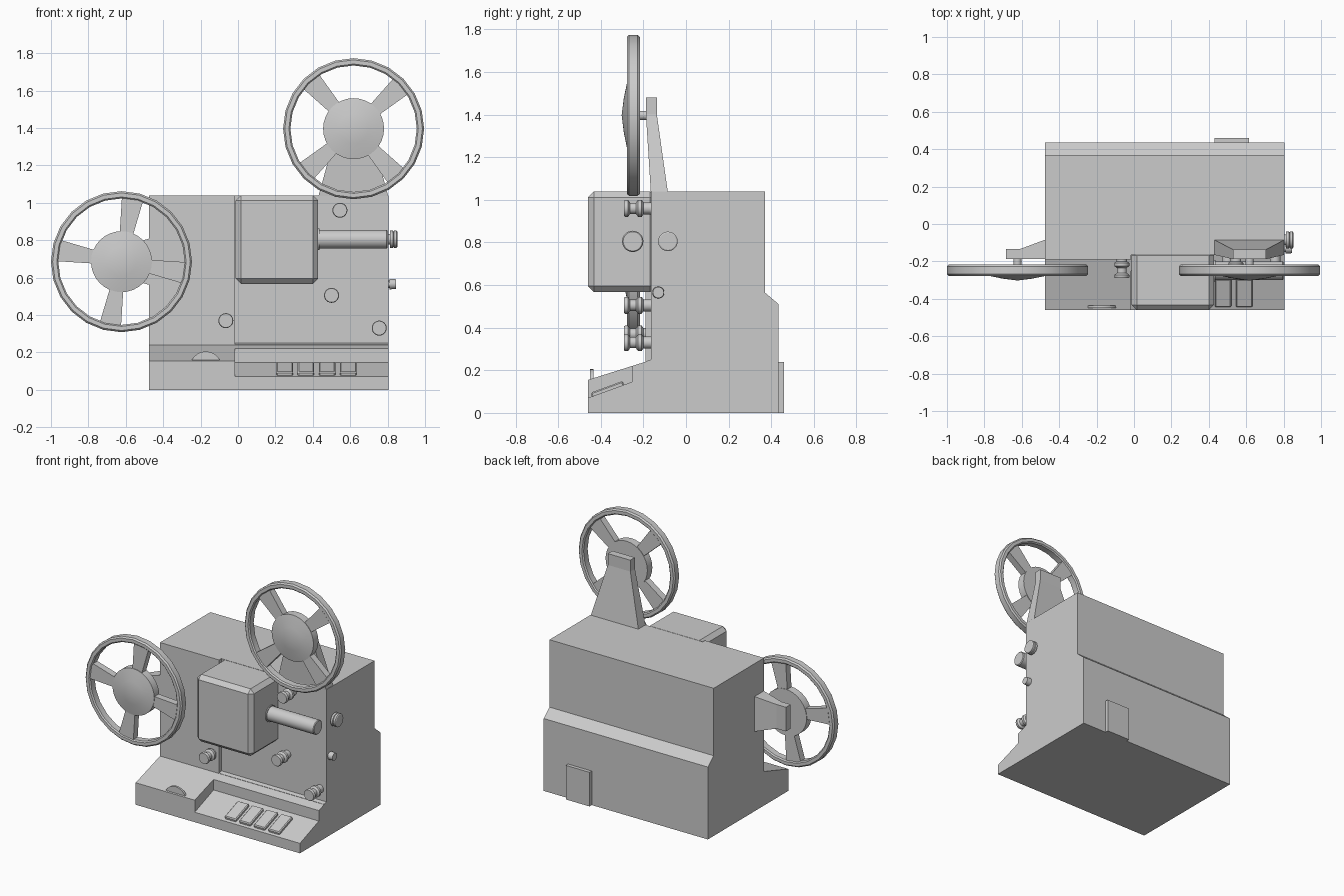
import bpy, bmesh, math
from mathutils import Vector

if "Cube" in bpy.data.objects:
    bpy.data.objects.remove(bpy.data.objects["Cube"])


def finish(name, bm, smooth=False, bevel=0):
    bmesh.ops.recalc_face_normals(bm, faces=bm.faces)
    me = bpy.data.meshes.new(name)
    bm.to_mesh(me)
    bm.free()
    ob = bpy.data.objects.new(name, me)
    bpy.context.collection.objects.link(ob)
    if bevel:
        m = ob.modifiers.new("bevel", 'BEVEL')
        m.width, m.segments = bevel, 1
    if smooth:
        bpy.ops.object.select_all(action='DESELECT')
        ob.select_set(True)
        bpy.context.view_layer.objects.active = ob
        bpy.ops.object.shade_smooth_by_angle(angle=math.radians(32))
    return ob


def loft(name, sections, bevel=0):
    """Skin matching point loops and cap both ends."""
    bm = bmesh.new()
    rings = [[bm.verts.new(p) for p in s] for s in sections]
    n = len(rings[0])
    for a, b in zip(rings, rings[1:]):
        for i in range(n):
            bm.faces.new((a[i], a[(i + 1) % n], b[(i + 1) % n], b[i]))
    bm.faces.new(rings[0])
    bm.faces.new(rings[-1])
    return finish(name, bm, bevel=bevel)


def prism(name, pts, axis, a, b, bevel=0):
    """Extrude a (y,z) profile along x, or an (x,z) profile along y."""
    put = (lambda p, d: (d, p[0], p[1])) if axis == 'X' else (lambda p, d: (p[0], d, p[1]))
    return loft(name, [[put(p, d) for p in pts] for d in (a, b)], bevel)


def box(name, x0, x1, y0, y1, z0, z1, bevel=0):
    return prism(name, [(x0, z0), (x1, z0), (x1, z1), (x0, z1)], 'Y', y0, y1, bevel)


def lathe(name, profile, axis, loc, seg=24, closed=False):
    """Revolve (radius, position) points about an axis parallel to x or y."""
    bm = bmesh.new()
    vs = [bm.verts.new((r, h, 0) if axis == 'Y' else (h, r, 0)) for r, h in profile]
    es = [bm.edges.new(e) for e in zip(vs, vs[1:])]
    if closed:
        es.append(bm.edges.new((vs[-1], vs[0])))
    ax = (0, 1, 0) if axis == 'Y' else (1, 0, 0)
    bmesh.ops.spin(bm, geom=vs + es, cent=(0, 0, 0), axis=ax,
                   angle=2 * math.pi, steps=seg, use_duplicate=False)
    bmesh.ops.remove_doubles(bm, verts=bm.verts, dist=1e-4)
    bmesh.ops.translate(bm, verts=bm.verts, vec=Vector(loc))
    return finish(name, bm, smooth=True)


# Main case: side profile, with the right-hand front cut back and the key tray sunk
body = prism("case", [(-.46, 0), (.435, 0), (.435, .51), (.37, .565), (.37, 1.04),
                      (-.19, 1.04), (-.19, .24), (-.46, .155)], 'X', -.475, .805)
cutter = prism("front_cutter", [(-.51, .052), (-.25, .147), (-.25, .223), (-.165, .25),
                                (-.165, 1.1), (-.51, 1.1)], 'X', -.015, .9)
cut = body.modifiers.new("front_cut", 'BOOLEAN')
cut.operation, cut.object, cut.solver = 'DIFFERENCE', cutter, 'EXACT'
bpy.context.view_layer.objects.active = body
bpy.ops.object.modifier_apply(modifier=cut.name)
bpy.data.objects.remove(cutter)

# Rear socket cover
box("rear_cover", .43, .615, .43, .46, 0, .24)

# Lamp housing with chamfered edges, and the lens barrel
box("lamp_housing", -.013, .428, -.46, -.14, .567, 1.04, bevel=.028)
lathe("lens_barrel", [(0, .40), (.057, .40), (.057, .435), (.05, .435), (.05, .795),
                      (.045, .80), (0, .80)], 'X', (0, -.25, .805), 32)

# Film rollers
for x, z, wall in ((.545, .96, -.165), (.5, .505, -.165), (.755, .33, -.165), (-.065, .37, -.19)):
    lathe("film_roller", [(0, -.29), (.037, -.29), (.04, -.285), (.04, -.272), (.026, -.262),
                          (.026, -.235), (.04, -.225), (.04, -.208), (.028, -.2),
                          (.028, wall + .01)], 'Y', (x, 0, z))

# Side knobs
lathe("focus_knob", [(.028, .80), (.028, .813), (.046, .813), (.046, .828), (.04, .831),
                     (.046, .834), (.046, .848), (.04, .852), (0, .852)], 'X', (0, -.085, .805), 20)
lathe("side_button", [(.02, .80), (.02, .81), (.028, .81), (.026, .845), (0, .845)],
      'X', (0, -.13, .565), 20)

# Control keys on the sloping tray
floor = lambda y: .07 + (y + .46) * .367
for i in range(4):
    x = .25 + i * .113
    y0, y1 = -.44, -.29
    prism("control_key", [(y0, floor(y0) - .01), (y1, floor(y1) - .01), (y1 - .006, floor(y1) + .018),
                          (y0 - .006, floor(y0) + .018)], 'X', x - .044, x + .044, bevel=.006)

# Thumb wheel poking out of the base
lathe("thumb_wheel", [(0, -.45), (.085, -.45), (.085, -.435), (0, -.435)], 'Y', (-.172, 0, .12), 32)


# Reel arms
def rect_z(x0, x1, y0, y1, z):
    return [(x0, y0, z), (x1, y0, z), (x1, y1, z), (x0, y1, z)]


def rect_x(x, y0, y1, z0, z1):
    return [(x, y0, z0), (x, y1, z0), (x, y1, z1), (x, y0, z1)]


loft("upper_reel_arm", [rect_z(.43, .803, -.165, -.085, 1.035),
                        rect_z(.53, .705, -.188, -.137, 1.40),
                        rect_z(.53, .705, -.188, -.137, 1.48)])
loft("side_reel_arm", [rect_x(-.47, -.188, -.082, .56, .81),
                       rect_x(-.61, -.187, -.134, .60, .77),
                       rect_x(-.685, -.187, -.134, .60, .77)])


# Reels: rim, hub, four spokes and a spindle
def reel(name, cx, cz, start):
    lathe(name + "_rim", [(.338, -.270), (.346, -.278), (.368, -.278), (.377, -.268),
                          (.377, -.227), (.368, -.217), (.346, -.217), (.338, -.225)],
          'Y', (cx, 0, cz), 24, closed=True)
    lathe(name + "_hub", [(0, -.302), (.08, -.292), (.163, -.275), (.163, -.22), (0, -.22)],
          'Y', (cx, 0, cz), 32)
    lathe(name + "_spindle", [(.022, -.23), (.022, -.17)], 'Y', (cx, 0, cz), 16)
    for k in range(4):
        a = math.radians(start + 90 * k)
        c, s = math.cos(a), math.sin(a)
        pts = [(.15, -.036), (.345, -.058), (.345, .058), (.15, .036)]
        prism(name + "_spoke", [(cx + r * c - w * s, cz + r * s + w * c) for r, w in pts],
              'Y', -.272, -.224)


reel("upper_reel", .618, 1.396, 42)
reel("side_reel", -.623, .685, 80)
